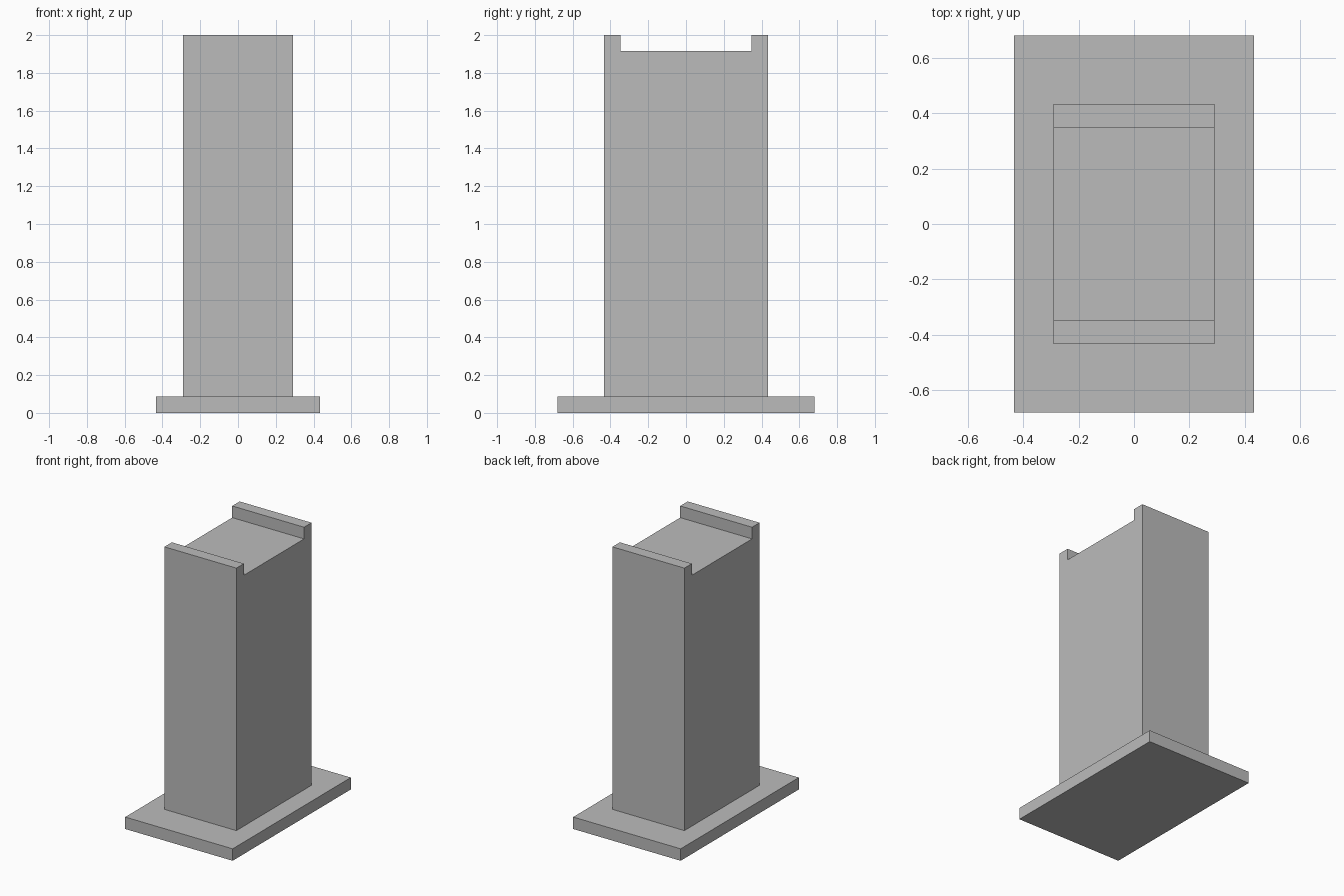
import bpy
import bmesh

default_cube = bpy.data.objects.get("Cube")
if default_cube:
    bpy.data.objects.remove(default_cube, do_unlink=True)

grey = bpy.data.materials.new("plain grey")
grey.use_nodes = True
colour = (0.5, 0.5, 0.5, 1)
grey.diffuse_color = colour
grey.node_tree.nodes["Principled BSDF"].inputs["Base Color"].default_value = colour


def extrude_profile(name, profile, half_width):
    """Extrude a closed (y, z) outline symmetrically along x."""
    bm = bmesh.new()
    face = bm.faces.new([bm.verts.new((-half_width, y, z)) for y, z in profile])
    result = bmesh.ops.extrude_face_region(bm, geom=[face])
    moved = [v for v in result["geom"] if isinstance(v, bmesh.types.BMVert)]
    bmesh.ops.translate(bm, verts=moved, vec=(2 * half_width, 0, 0))
    bmesh.ops.recalc_face_normals(bm, faces=bm.faces)
    mesh = bpy.data.meshes.new(name)
    bm.to_mesh(mesh)
    bm.free()
    mesh.materials.append(grey)
    obj = bpy.data.objects.new(name, mesh)
    bpy.context.collection.objects.link(obj)
    return obj


def mirrored(half):
    """Complete an outline from its +y half."""
    return half + [(-y, z) for y, z in reversed(half)]


base_top = 0.087

# Flat foot plate
extrude_profile("base_plate", mirrored([(0.68, 0), (0.68, base_top)]), 0.433)

# Tall pillar with a raised lip at the front and back of its top
extrude_profile("pillar", mirrored([
    (0.433, base_top), (0.433, 2), (0.347, 2), (0.347, 1.915)]), 0.29)
